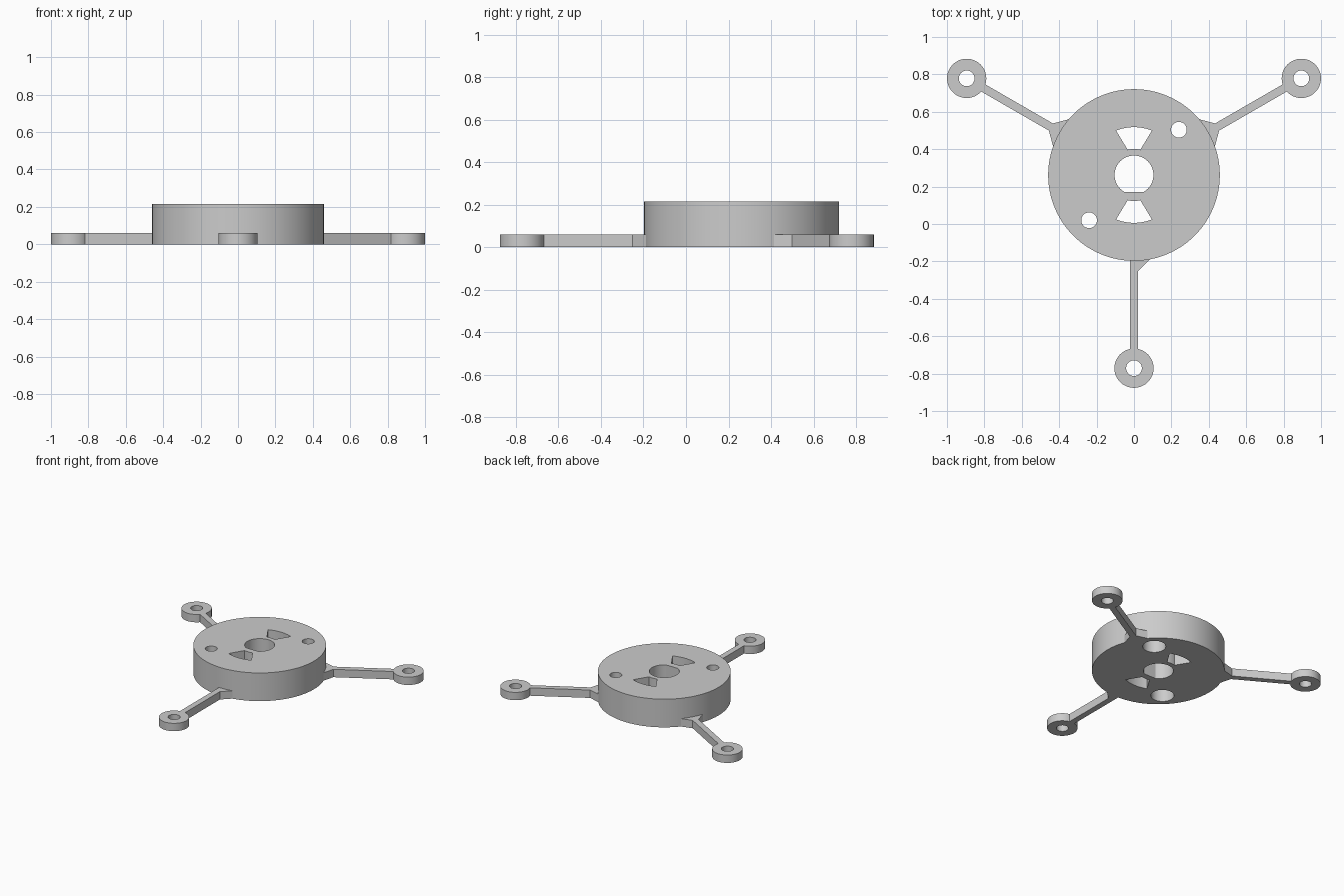
import bpy
import bmesh
from math import radians, sin, cos, pi
from mathutils import Matrix, Vector

cube = bpy.data.objects.get("Cube")
if cube:
    bpy.data.objects.remove(cube, do_unlink=True)

HUB_Y, HUB_R, HUB_H = 0.262, 0.459, 0.215
ARM_H, REACH = 0.06, 1.033

grey = bpy.data.materials.new("plain grey")
grey.use_nodes = True
grey.diffuse_color = (0.6, 0.6, 0.6, 1)
bsdf = next(n for n in grey.node_tree.nodes if n.type == 'BSDF_PRINCIPLED')
bsdf.inputs["Base Color"].default_value = grey.diffuse_color


def circle(r, x=0, y=0, n=64):
    return [(x + r * cos(2 * pi * i / n), y + r * sin(2 * pi * i / n)) for i in range(n)]


def prism(name, outline, z0, z1):
    """Upright solid from a flat outline."""
    bm = bmesh.new()
    base = bm.faces.new([bm.verts.new((x, y, z0)) for x, y in outline])
    top = bmesh.ops.extrude_face_region(bm, geom=[base])["geom"]
    bmesh.ops.translate(bm, vec=(0, 0, z1 - z0),
                        verts=[v for v in top if isinstance(v, bmesh.types.BMVert)])
    bmesh.ops.recalc_face_normals(bm, faces=bm.faces)
    mesh = bpy.data.meshes.new(name)
    bm.to_mesh(mesh)
    bm.free()
    mesh.materials.append(grey)
    obj = bpy.data.objects.new(name, mesh)
    bpy.context.collection.objects.link(obj)
    return obj


def combine(obj, other, operation):
    """Apply a boolean and discard the helper."""
    other.hide_render = True
    mod = obj.modifiers.new("boolean", 'BOOLEAN')
    mod.operation, mod.solver, mod.object = operation, 'EXACT', other
    bpy.context.view_layer.update()
    result = obj.evaluated_get(bpy.context.evaluated_depsgraph_get())
    mesh = bpy.data.meshes.new_from_object(result)
    obj.modifiers.clear()
    obj.data = mesh
    bpy.data.objects.remove(other, do_unlink=True)


def smooth(obj):
    bpy.ops.object.select_all(action='DESELECT')
    obj.select_set(True)
    bpy.context.view_layer.objects.active = obj
    bpy.ops.object.shade_smooth_by_angle(angle=radians(30))


# Round hub with a D-shaped shaft hole
hub = prism("hub", circle(HUB_R, n=96), 0, HUB_H)
shaft = [(x, y) for x, y in circle(0.104) if y > -0.091]
flat_x = (0.104 ** 2 - 0.091 ** 2) ** 0.5
start = next(i for i in range(len(shaft)) if shaft[i][1] < 0 and shaft[i][0] < 0
             and (i + 1 == len(shaft) or shaft[i + 1][0] > 0)) + 1
shaft[start:start] = [(-flat_x, -0.091), (flat_x, -0.091)]
combine(hub, prism("shaft_cutter", shaft, -0.1, 0.4), 'DIFFERENCE')

# Fan windows and counterbored screw holes, one of each per side
for side in (1, -1):
    outer = [(0.256 * sin(radians(a)), 0.256 * cos(radians(a))) for a in range(-22, 23, 4)]
    inner = [(0.139 * sin(radians(a)), 0.139 * cos(radians(a))) for a in range(14, -15, -7)]
    fan = [(side * x, side * y) for x, y in outer + inner]
    combine(hub, prism("fan_cutter", fan, -0.1, 0.4), 'DIFFERENCE')
    hx, hy = 0.24 * side, 0.242 * side
    combine(hub, prism("screw_cutter", circle(0.042, hx, hy, 32), -0.1, 0.4), 'DIFFERENCE')
    combine(hub, prism("bore_cutter", circle(0.08, hx, hy, 48), -0.1, 0.15), 'DIFFERENCE')
hub.location.y = HUB_Y
smooth(hub)

# Three arms with flared roots and mounting rings
W = 0.022
for name, angle, both in (("front_arm", -90, False), ("left_arm", 30, True), ("right_arm", 150, True)):
    flare = [(0.513, W), (0.446, 0.089), (0.43, 0.089)]
    near = [(x, -y) for x, y in reversed(flare)] if both else [(0.43, -W)]
    bar = flare + near + [(0.95, -W), (0.95, W)]
    arm = prism(name, bar, 0, ARM_H)
    combine(arm, prism("ring", circle(0.105, REACH, 0, 48), 0, ARM_H), 'UNION')
    combine(arm, prism("ring_cutter", circle(0.042, REACH, 0, 32), -0.1, 0.2), 'DIFFERENCE')
    arm.data.transform(Matrix.Translation(Vector((0, HUB_Y, 0))) @ Matrix.Rotation(radians(angle), 4, 'Z'))
    smooth(arm)
